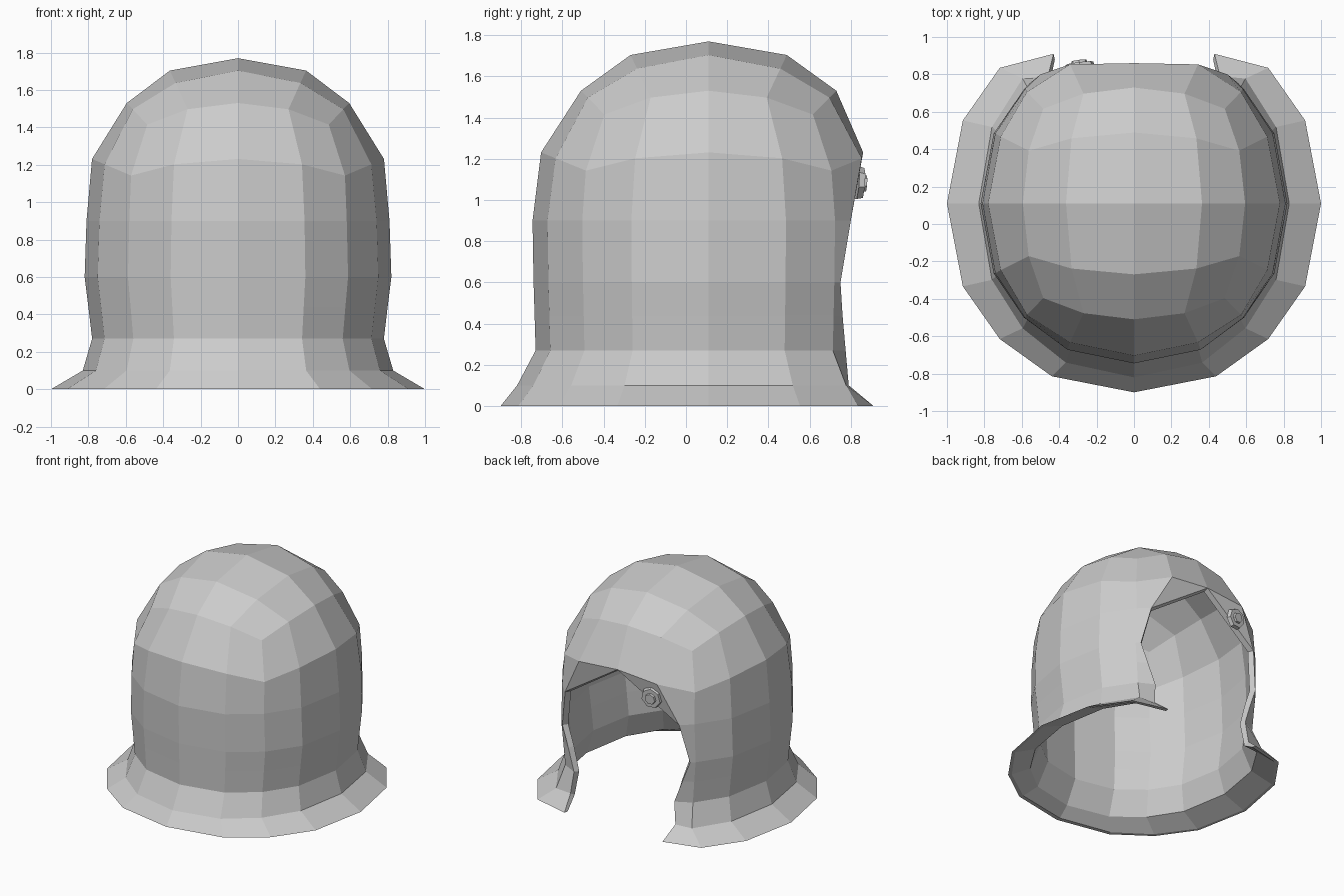
import bpy, bmesh, math
from mathutils import Vector

cube = bpy.data.objects.get("Cube")
if cube:
    bpy.data.objects.remove(cube, do_unlink=True)

steel = bpy.data.materials.new("plain_grey")
steel.use_nodes = True
GREY = (0.6, 0.6, 0.6, 1)
steel.diffuse_color = GREY
steel.node_tree.nodes["Principled BSDF"].inputs["Base Color"].default_value = GREY

CY = 0.11        # dome axis
WALL = 0.045     # shell thickness


def finish(bm, name):
    mesh = bpy.data.meshes.new(name)
    bm.to_mesh(mesh)
    bm.free()
    mesh.materials.append(steel)
    obj = bpy.data.objects.new(name, mesh)
    bpy.context.collection.objects.link(obj)
    return obj


# Dome: upper half of a gridded cube rounded into a sphere
bm = bmesh.new()
bmesh.ops.create_cube(bm, size=2)
bmesh.ops.subdivide_edges(bm, edges=bm.edges[:], cuts=3, use_grid_fill=True)
bmesh.ops.delete(bm, geom=[v for v in bm.verts if v.co.z < -0.1], context='VERTS')

ring, peak, below_peak = [], None, None
for v in bm.verts:
    c = v.co.copy()
    if abs(c.x) < 0.1 and c.y > 0.9:
        if abs(c.z) < 0.1:
            below_peak = v
        elif abs(c.z - 0.5) < 0.1:
            peak = v
    if abs(c.z) < 0.1 and v is not below_peak:
        ring.append(v)
    d = Vector([math.copysign(m, a) if 0.4 < abs(a) < 0.6 else a
                for a, m in zip(c, (0.48, 0.48, 0.4))]).normalized()
    if max(abs(a) for a in d) < 0.99:
        d *= 1.025
    v.co = (d.x * 0.82, min(CY + d.y * 0.855, 0.86), 0.9 + d.z * 0.87)

# Neck and brim: rings of z, x radius, y radius, then x and y of the opening edge
rows = [
    (0.90, 0.81, 0.855, 0.50, 0.80),
    (0.60, 0.82, 0.850, 0.56, 0.75),
    (0.44, 0.80, 0.845, 0.50, 0.76),
    (0.27, 0.78, 0.840, 0.44, 0.775),
    (0.10, 0.83, 0.930, 0.46, 0.79),
    (0.00, 1.00, 1.010, 0.43, 0.91),
]
ring.sort(key=lambda v: math.atan2(v.co.x, CY - v.co.y))
dirs = []
for v in ring:
    d = Vector((v.co.x / 0.82, (v.co.y - CY) / 0.855)).normalized()
    dirs.append(d * (1 if max(abs(d.x), abs(d.y)) > 0.99 else 1.015))

upper = None
for z, rx, ry, ex, ey in rows:
    pts = [Vector((d.x * rx, CY + d.y * ry, z)) for d in dirs]
    pts[0], pts[-1] = Vector((-ex, ey, z)), Vector((ex, ey, z))
    if upper is None:
        for v, p in zip(ring, pts):
            v.co = p
        upper = ring
        continue
    lower = [bm.verts.new(p) for p in pts]
    for i in range(len(pts) - 1):
        bm.faces.new((upper[i], lower[i], lower[i + 1], upper[i + 1]))
    upper = lower

# Arched top of the face opening
bmesh.ops.pointmerge(bm, verts=[peak, below_peak], merge_co=peak.co.copy())

# Inner wall, joined to the outer shell along its open border
bm.normal_update()
border = [e for e in bm.edges if e.is_boundary]
inner_of = {}
outer_faces = bm.faces[:]
for v in bm.verts[:]:
    p = v.co - v.normal * WALL
    p.z = max(p.z, 0)
    inner_of[v] = bm.verts.new(p)
for f in outer_faces:
    bm.faces.new([inner_of[v] for v in reversed(f.verts)])
for e in border:
    a, b = e.verts
    bm.faces.new((a, b, inner_of[b], inner_of[a]))
bmesh.ops.recalc_face_normals(bm, faces=bm.faces[:])
finish(bm, "helmet_shell")


# Eyelet beside the opening: a flat washer with a raised rim
def disc(name, radius, depth, offset, sides):
    b = bmesh.new()
    bmesh.ops.create_cone(b, cap_ends=True, segments=sides, radius1=radius,
                          radius2=radius * 0.9, depth=depth)
    obj = finish(b, name)
    axis = Vector((-0.13, 1, -0.08)).normalized()
    obj.rotation_euler = axis.to_track_quat('Z', 'Y').to_euler()
    obj.location = Vector((-0.29, 0.845, 1.08)) + axis * offset
    return obj


disc("eyelet_plate", 0.085, 0.03, 0.0, 7)
disc("eyelet_stud", 0.045, 0.02, 0.02, 7)
